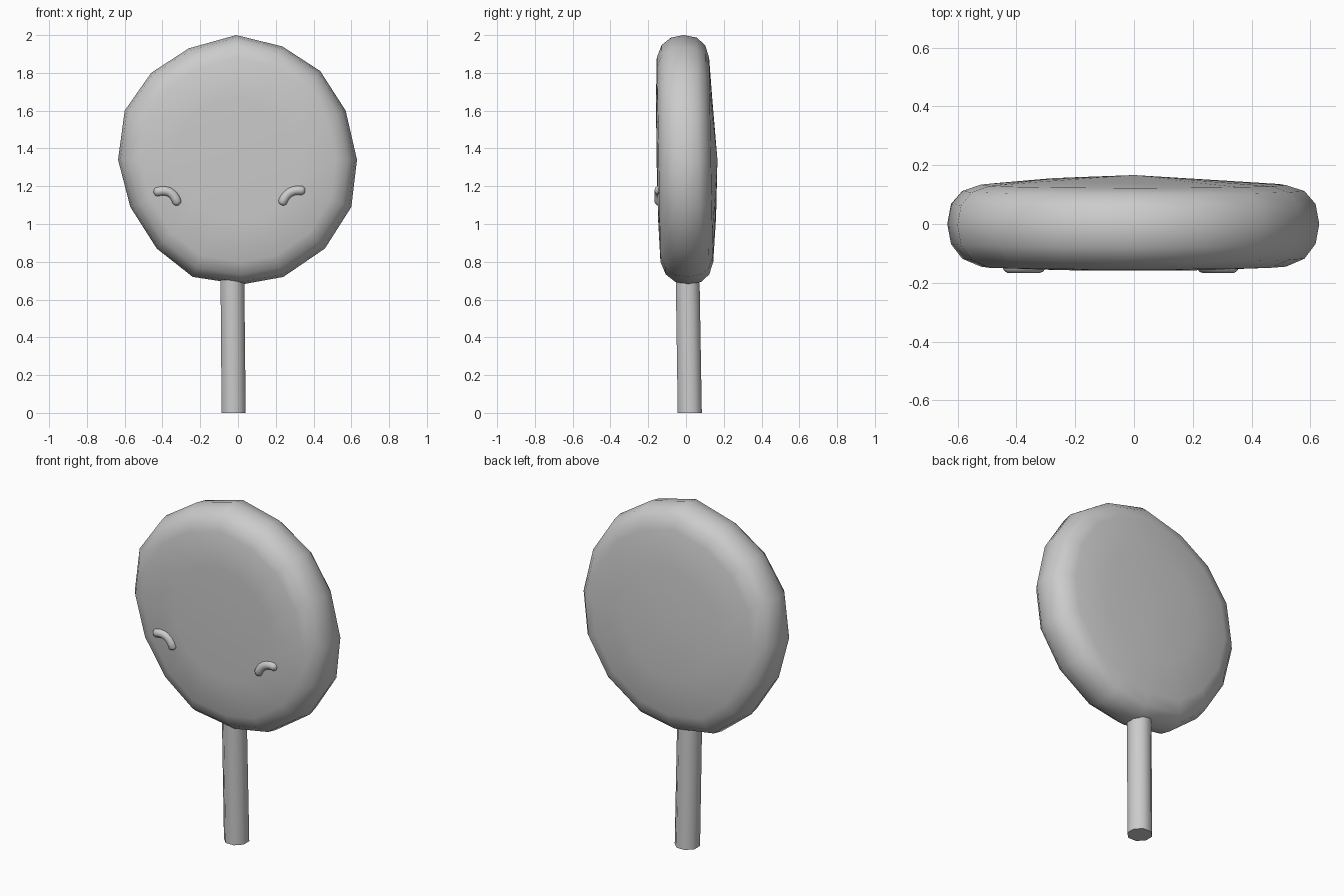
import bpy
import bmesh
import math
from mathutils import Vector

cube = bpy.data.objects.get("Cube")
if cube:
    bpy.data.objects.remove(cube, do_unlink=True)

# One plain grey for every part
grey = bpy.data.materials.new("plain_grey")
grey.use_nodes = True
colour = (0.6, 0.6, 0.6, 1)
grey.diffuse_color = colour
grey.node_tree.nodes["Principled BSDF"].inputs["Base Color"].default_value = colour


def loft(name, rings, sharp_angle):
    """Join rings of equal length into a tube; a ring of one point closes it."""
    bm = bmesh.new()
    loops = [[bm.verts.new(p) for p in ring] for ring in rings]
    for a, b in zip(loops, loops[1:]):
        n = max(len(a), len(b))
        for i in range(n):
            j = (i + 1) % n
            if len(a) == 1:
                bm.faces.new((a[0], b[j], b[i]))
            elif len(b) == 1:
                bm.faces.new((a[i], a[j], b[0]))
            else:
                bm.faces.new((a[i], a[j], b[j], b[i]))
    bmesh.ops.recalc_face_normals(bm, faces=bm.faces)
    mesh = bpy.data.meshes.new(name)
    bm.to_mesh(mesh)
    bm.free()
    mesh.materials.append(grey)
    obj = bpy.data.objects.new(name, mesh)
    bpy.context.collection.objects.link(obj)
    bpy.ops.object.select_all(action='DESELECT')
    obj.select_set(True)
    bpy.context.view_layer.objects.active = obj
    bpy.ops.object.shade_smooth_by_angle(angle=math.radians(sharp_angle))
    return obj


def circle(centre, radius, u, v, sides):
    turns = [math.tau * (i + 0.5) / sides for i in range(sides)]
    return [centre + radius * (math.cos(t) * u + math.sin(t) * v) for t in turns]


# Candy disc: a slightly uneven sixteen-sided outline with a rounded rim
MID = 1.34
outline = [(-0.01, 2.0), (-0.26, 1.93), (-0.46, 1.8), (-0.6, 1.6),
           (-0.635, 1.34), (-0.57, 1.09), (-0.43, 0.87), (-0.24, 0.72),
           (0.02, 0.68), (0.24, 0.72), (0.46, 0.87), (0.6, 1.09),
           (0.63, 1.34), (0.57, 1.6), (0.435, 1.81), (0.235, 1.94)]
# Inset scale and depth, from the front centre round to the back centre
profile = [(0, -0.156), (0.5, -0.153), (0.82, -0.145), (0.92, -0.118),
           (0.98, -0.068), (1, 0), (0.98, 0.068), (0.92, 0.112),
           (0.82, 0.132), (0.5, 0.143), (0, 0.156)]


def disc_ring(scale, depth):
    ring = []
    for x, z in (outline if scale else [(0, MID)]):
        px, pz = x * scale, MID + (z - MID) * scale
        y = depth - 0.018 * (pz - MID)
        if depth > 0.12:  # soft swelling low on the back
            y += 0.014 * math.exp(-((px + 0.1) ** 2 + (pz - 1.2) ** 2) / 0.1)
        ring.append((px, y, pz))
    return ring


loft("candy_disc", [disc_ring(s, d) for s, d in profile], 60)

# Stick, leaning a little
X, Y, Z = Vector((1, 0, 0)), Vector((0, 1, 0)), Vector((0, 0, 1))
foot, head = Vector((-0.023, 0.02, 0)), Vector((-0.03, 0.008, 0.76))
loft("stick", [[foot], circle(foot, 0.069, X, Y, 8),
               circle(head, 0.068, X, Y, 8), [head]], 50)


# Eyes: small bent tubes with rounded ends, set into the front
def eye(name, points):
    a, b, c = [Vector((x, -0.142, z)) for x, z in points]
    path = [(1 - t) ** 2 * a + 2 * t * (1 - t) * b + t * t * c
            for t in (i / 6 for i in range(7))]
    start, end = (path[1] - path[0]).normalized(), (path[-1] - path[-2]).normalized()
    r = 0.025
    rings = [[path[0] - start * 0.018],
             circle(path[0] - start * 0.012, r * 0.65, start.cross(Y), Y, 10)]
    for i, p in enumerate(path):
        along = (path[min(i + 1, 6)] - path[max(i - 1, 0)]).normalized()
        rings.append(circle(p, r, along.cross(Y), Y, 10))
    rings += [circle(path[-1] + end * 0.012, r * 0.65, end.cross(Y), Y, 10),
              [path[-1] + end * 0.018]]
    loft(name, rings, 70)


eye("right_eye", [(-0.43, 1.17), (-0.35, 1.195), (-0.322, 1.115)])
eye("left_eye", [(0.34, 1.177), (0.265, 1.19), (0.235, 1.115)])
